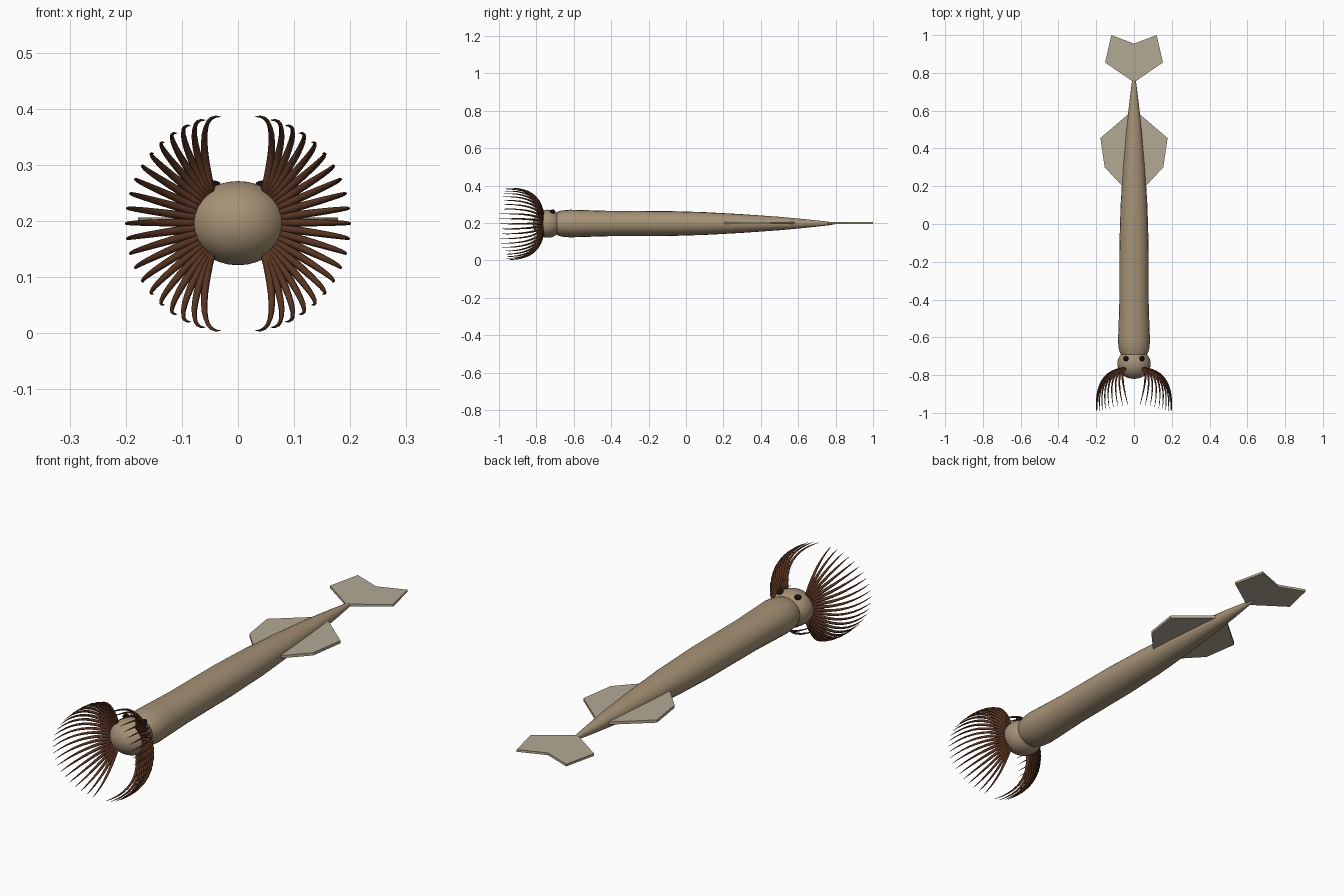
import bpy, bmesh
from math import sin, cos, pi, radians
from mathutils import Vector

if "Cube" in bpy.data.objects:
    bpy.data.objects.remove(bpy.data.objects["Cube"], do_unlink=True)

MID = 0.197  # height of the body axis


def material(name, rgb):
    m = bpy.data.materials.new(name)
    m.use_nodes = True
    m.diffuse_color = (*rgb, 1)
    m.node_tree.nodes["Principled BSDF"].inputs["Base Color"].default_value = (*rgb, 1)
    return m


TAN = material("tan skin", (0.38, 0.285, 0.18))
FIN = material("pale fin", (0.45, 0.40, 0.30))
BROWN = material("brown spine", (0.10, 0.036, 0.016))
BLACK = material("black eye", (0.006, 0.006, 0.006))


def finish(name, bm, mat, smooth=True):
    bmesh.ops.recalc_face_normals(bm, faces=bm.faces)
    me = bpy.data.meshes.new(name)
    bm.to_mesh(me)
    bm.free()
    me.materials.append(mat)
    for p in me.polygons:
        p.use_smooth = smooth
    ob = bpy.data.objects.new(name, me)
    bpy.context.collection.objects.link(ob)
    return ob


def skin_rings(bm, rings):
    """Bridge successive point rings and cap both ends."""
    vs = [[bm.verts.new(p) for p in ring] for ring in rings]
    n = len(vs[0])
    for a, b in zip(vs, vs[1:]):
        for i in range(n):
            j = (i + 1) % n
            bm.faces.new((a[i], a[j], b[j], b[i]))
    bm.faces.new(vs[0])
    bm.faces.new(vs[-1])


def ellipsoid(name, centre, size, mat, segs=32, rings=16):
    bm = bmesh.new()
    bmesh.ops.create_uvsphere(bm, u_segments=segs, v_segments=rings, radius=1)
    for v in bm.verts:
        v.co = Vector(c + k * s for c, k, s in zip(centre, v.co, size))
    return finish(name, bm, mat)


def plate(name, outline, thick):
    bm = bmesh.new()
    low, high = ([(x, y, 0.2 + s * thick / 2) for x, y in outline] for s in (-1, 1))
    skin_rings(bm, [low, high])
    return finish(name, bm, FIN, False)


# Long tapering body: (y, half width, half height)
profile = [(-0.69, 0.070, 0.062), (-0.665, 0.080, 0.070), (-0.62, 0.085, 0.074),
           (-0.55, 0.082, 0.072), (-0.42, 0.078, 0.068), (-0.1, 0.077, 0.067),
           (0.1, 0.071, 0.061), (0.3, 0.058, 0.050), (0.5, 0.041, 0.036),
           (0.65, 0.024, 0.022), (0.76, 0.010, 0.010), (0.805, 0.002, 0.002)]
SIDES = 20
bm = bmesh.new()
skin_rings(bm, [[(w * cos(2 * pi * i / SIDES), y, MID + h * sin(2 * pi * i / SIDES))
                 for i in range(SIDES)] for y, w, h in profile])
body = finish("body", bm, TAN)
body.data.polygons[-2].use_smooth = False

# Head and eyes
ellipsoid("head", (0, -0.74, MID - 0.001), (0.088, 0.08, 0.075), TAN)
for side, s in (("left", 1), ("right", -1)):
    ellipsoid(side + "_eye", (s * 0.043, -0.713, 0.261), (0.014, 0.014, 0.011), BLACK, 12, 8)

# Flat fins
for side, s in (("left", 1), ("right", -1)):
    outline = [(0.0, 0.2), (0.066, 0.205), (0.155, 0.3), (0.178, 0.455), (0.02, 0.59), (0.0, 0.59)]
    plate(side + "_side_fin", [(s * x, y) for x, y in outline], 0.012)
half = [(0.153, 0.855), (0.12, 1.0)]
plate("tail_fin", [(0, 0.75), *half, (0, 0.955)] + [(-x, y) for x, y in half[::-1]], 0.01)


# Curved grasping spines fanned around each side of the head
def spine(bm, s, angle):
    c, k = cos(angle), sin(angle)
    base = Vector((s * (0.045 + 0.012 * c), -0.765, MID + 0.05 * k))
    bend = Vector((s * (0.055 + 0.16 * c), -0.785, MID + 0.2 * k))
    tip = Vector((s * 0.198 * c, -1 + 0.04 * k * k, MID - 0.002 + 0.193 * k))
    around = Vector((-s * k, 0, c))
    rings = []
    steps = 10
    for n in range(steps + 1):
        t = n / steps
        p = base * (1 - t) ** 2 + bend * 2 * t * (1 - t) + tip * t * t
        along = ((bend - base) * (1 - t) + (tip - bend) * t).normalized()
        side = (around - along * around.dot(along)).normalized()
        out = along.cross(side)
        r = 0.0075 * (1 - t) ** 0.7 + 0.0006
        rings.append([p + r * (side * cos(a * pi / 3) + out * sin(a * pi / 3)) for a in range(6)])
    skin_rings(bm, rings)


COUNT = 21
for side, s in (("left", 1), ("right", -1)):
    bm = bmesh.new()
    for i in range(COUNT):
        spine(bm, s, radians(-81 + 162 * i / (COUNT - 1)))
    finish(side + "_spines", bm, BROWN)
